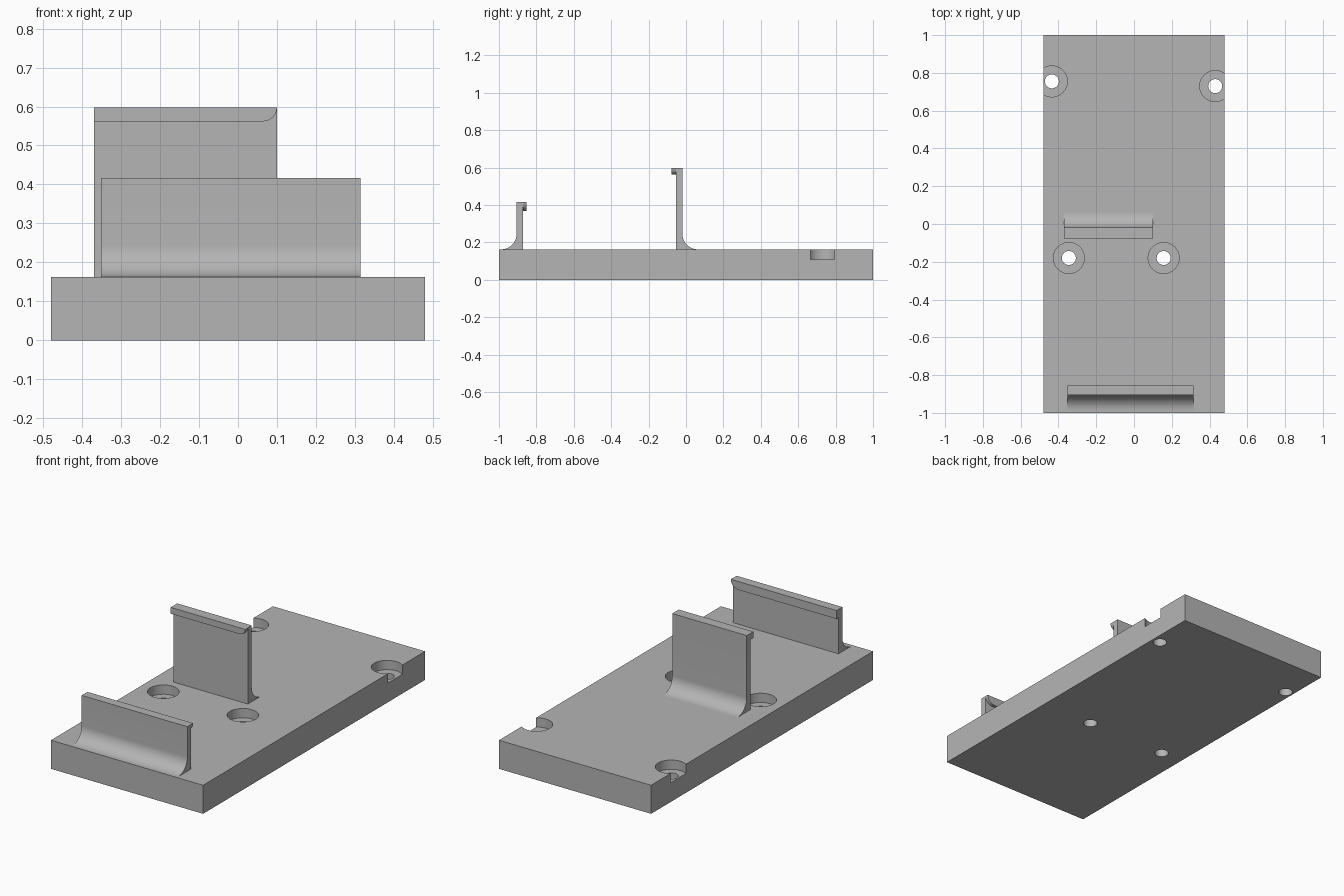
import bpy
import bmesh
from math import sin, cos, pi, radians, tau
from mathutils import Vector

cube = bpy.data.objects.get("Cube")
if cube:
    bpy.data.objects.remove(cube, do_unlink=True)

GREY = (0.46, 0.46, 0.46, 1)
grey = bpy.data.materials.new("plain grey")
grey.use_nodes = True
grey.diffuse_color = GREY
grey.node_tree.nodes["Principled BSDF"].inputs["Base Color"].default_value = GREY

TOP = 0.163      # top of the base plate
FLOOR = 0.11     # floor of the counterbores


def finish(name, bm):
    """Turn a bmesh into a shaded object."""
    bmesh.ops.recalc_face_normals(bm, faces=bm.faces[:])
    mesh = bpy.data.meshes.new(name)
    bm.to_mesh(mesh)
    bm.free()
    obj = bpy.data.objects.new(name, mesh)
    bpy.context.collection.objects.link(obj)
    mesh.materials.append(grey)
    return obj


def shade(obj):
    bpy.ops.object.select_all(action='DESELECT')
    obj.select_set(True)
    bpy.context.view_layer.objects.active = obj
    bpy.ops.object.shade_smooth_by_angle(angle=radians(30))


def extrude(name, points, along):
    """Extrude a closed outline of 3D points along a vector."""
    bm = bmesh.new()
    face = bm.faces.new([bm.verts.new(p) for p in points])
    new = bmesh.ops.extrude_face_region(bm, geom=[face])["geom"]
    verts = [g for g in new if isinstance(g, bmesh.types.BMVert)]
    bmesh.ops.translate(bm, verts=verts, vec=Vector(along))
    return finish(name, bm)


def hole_cutter(x, y, bore=0.037, head=0.082, sides=48):
    """Stepped plug: narrow through hole under a wide counterbore."""
    bm = bmesh.new()
    rings = []
    for r, z in ((bore, -0.1), (bore, FLOOR), (head, FLOOR), (head, 0.3)):
        rings.append([bm.verts.new((x + r * cos(tau * i / sides), y + r * sin(tau * i / sides), z))
                      for i in range(sides)])
    for low, high in zip(rings, rings[1:]):
        for i in range(sides):
            j = (i + 1) % sides
            bm.faces.new((low[i], low[j], high[j], high[i]))
    bm.faces.new(rings[0][::-1])
    bm.faces.new(rings[-1])
    return finish("hole_cutter", bm)


# Base plate with four counterbored screw holes
base = extrude("base_plate", [(-0.48, -1, 0), (0.48, -1, 0), (0.48, 1, 0), (-0.48, 1, 0)],
               (0, 0, TOP))
for x, y in ((-0.435, 0.755), (0.43, 0.73), (-0.345, -0.18), (0.157, -0.18)):
    cutter = hole_cutter(x, y)
    mod = base.modifiers.new("screw_hole", 'BOOLEAN')
    mod.operation, mod.solver, mod.object = 'DIFFERENCE', 'EXACT', cutter
    bpy.context.view_layer.objects.active = base
    bpy.ops.object.modifier_apply(modifier=mod.name)
    bpy.data.objects.remove(cutter, do_unlink=True)
shade(base)


def clip(name, x0, x1, y_hook, y_root, height, lip, fillet=0.082, lip_height=0.036):
    """Upright wall with a root fillet on one side and a lip on the other."""
    side = 1 if y_root > y_hook else -1
    outline = [(y_hook, TOP - 0.01), (y_hook, height), (y_root, height)]
    for i in range(17):
        a = pi / 2 * i / 16
        outline.append((y_root + side * fillet * (1 - cos(a)), TOP + fillet * (1 - sin(a))))
    outline.append((y_root + side * fillet, TOP - 0.01))
    shade(extrude(name + "_wall", [(x0, y, z) for y, z in outline], (x1 - x0, 0, 0)))

    # Lip with its lower +x corner rounded off
    bottom, r = height - lip_height, lip_height
    shape = [(x0, height), (x0, bottom)]
    for i in range(13):
        a = pi / 2 * i / 12
        shape.append((x1 - r + r * sin(a), height - r * cos(a)))
    shade(extrude(name + "_lip", [(x, y_hook, z) for x, z in shape], (0, -side * lip, 0)))


# Low clip at the front edge and tall clip in the middle, lips facing each other
clip("front_clip", -0.352, 0.315, -0.872, -0.906, 0.417, 0.018, lip_height=0.048)
clip("middle_clip", -0.37, 0.1, -0.054, -0.019, 0.598, 0.024)
